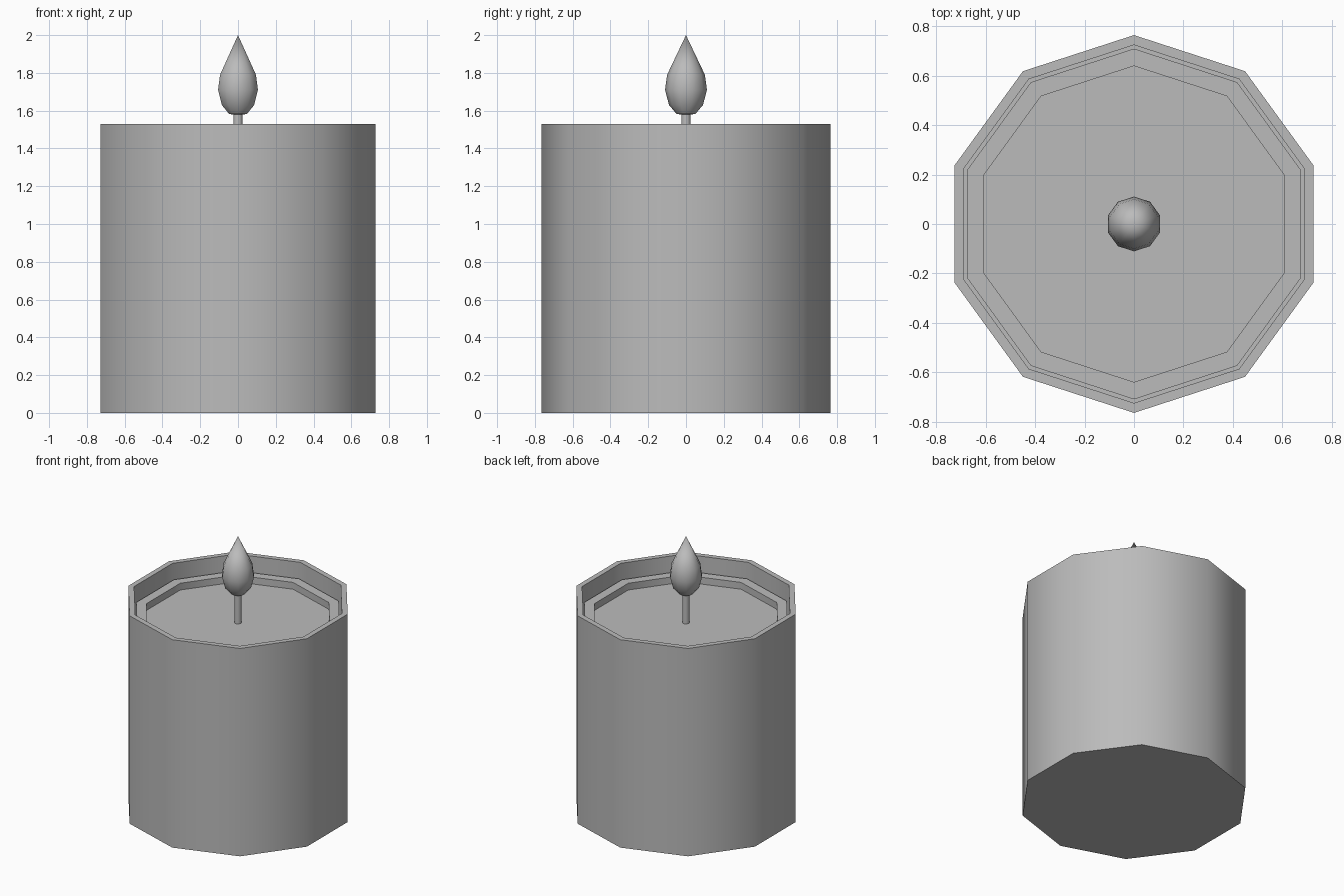
import bpy, bmesh, math

cube = bpy.data.objects.get("Cube")
if cube:
    bpy.data.objects.remove(cube, do_unlink=True)

SIDES = 10

grey = bpy.data.materials.new("plain grey")
grey.use_nodes = True
colour = (0.5, 0.5, 0.5, 1)
grey.diffuse_color = colour
grey.node_tree.nodes["Principled BSDF"].inputs["Base Color"].default_value = colour


def lathe(name, profile):
    """Turn (radius, height) points about z; zero radius makes a point."""
    bm = bmesh.new()
    rings = []
    for r, z in profile:
        angles = [math.pi / 2 + math.tau * i / SIDES for i in range(SIDES)]
        rings.append([bm.verts.new((r * math.cos(a), r * math.sin(a), z)) for a in angles])
    for low, high in zip(rings, rings[1:]):
        for i in range(SIDES):
            j = (i + 1) % SIDES
            bm.faces.new((low[i], low[j], high[j], high[i]))
    # Cap open ends
    if profile[0][0] > 0:
        bm.faces.new(rings[0][::-1])
    if profile[-1][0] > 0:
        bm.faces.new(rings[-1])
    bmesh.ops.remove_doubles(bm, verts=bm.verts, dist=0.0001)
    bmesh.ops.recalc_face_normals(bm, faces=bm.faces)
    mesh = bpy.data.meshes.new(name)
    bm.to_mesh(mesh)
    bm.free()
    mesh.materials.append(grey)
    obj = bpy.data.objects.new(name, mesh)
    bpy.context.collection.objects.link(obj)
    bpy.ops.object.select_all(action="DESELECT")
    obj.select_set(True)
    bpy.context.view_layer.objects.active = obj
    bpy.ops.object.shade_smooth_by_angle(angle=math.radians(40))
    return obj


# Open jar with a thin wall
lathe("jar", [(0.765, 0), (0.765, 1.53), (0.725, 1.53), (0.725, 0.04)])

# Wax block with a raised lip around the melted pool
lathe("wax", [(0.71, 0.04), (0.71, 1.415), (0.64, 1.415), (0.64, 1.365)])

# Wick standing in the pool
lathe("wick", [(0.025, 1.36), (0.025, 1.6)])

# Teardrop flame
lathe("flame", [(0, 1.575), (0.05, 1.583), (0.09, 1.63), (0.111, 1.71),
                (0.1, 1.79), (0, 2.0)])
